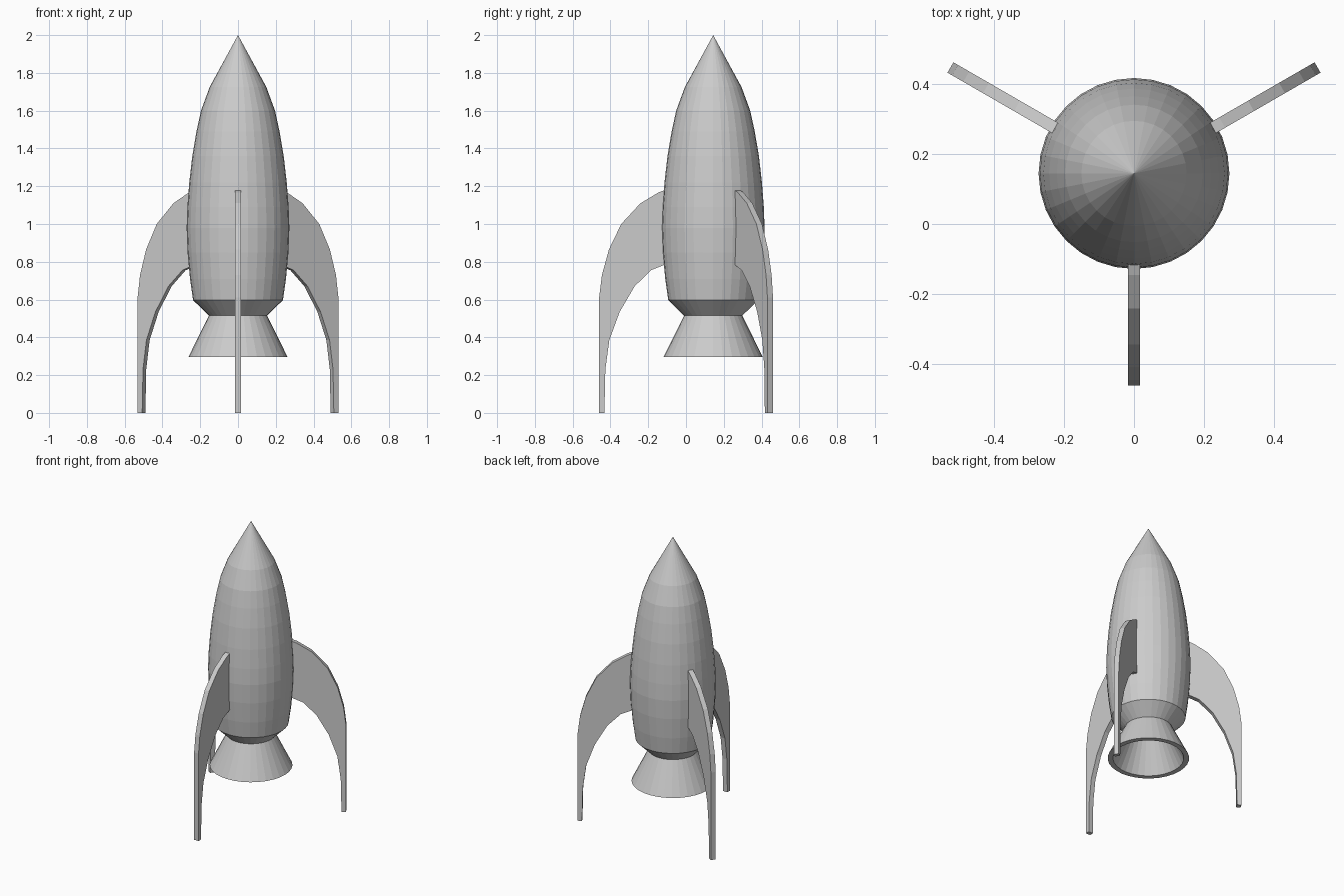
import bpy, bmesh
from math import cos, sin, pi, radians

if "Cube" in bpy.data.objects:
    bpy.data.objects.remove(bpy.data.objects["Cube"])

CY = 0.144      # rocket axis sits behind the origin
SIDES = 32


def add_object(name, bm):
    bmesh.ops.recalc_face_normals(bm, faces=bm.faces)
    mesh = bpy.data.meshes.new(name)
    bm.to_mesh(mesh)
    bm.free()
    obj = bpy.data.objects.new(name, mesh)
    obj.location.y = CY
    bpy.context.collection.objects.link(obj)
    return obj


def lathe(name, profile):
    """Revolve (radius, z) points that start and end on the axis."""
    bm = bmesh.new()
    rings = []
    for r, z in profile:
        n = SIDES if r > 0 else 1
        rings.append([bm.verts.new((r * cos(2 * pi * i / SIDES),
                                    r * sin(2 * pi * i / SIDES), z)) for i in range(n)])
    for a, b in zip(rings, rings[1:]):
        for i in range(SIDES):
            j = (i + 1) % SIDES
            quad = [a[i % len(a)], a[j % len(a)], b[j % len(b)], b[i % len(b)]]
            bm.faces.new(list(dict.fromkeys(quad)))
    return add_object(name, bm)


def fin(name, angle, outline, thickness):
    """Extrude a (radius, z) outline and turn it round the axis."""
    bm = bmesh.new()
    face = bm.faces.new([bm.verts.new((s, -thickness / 2, z)) for s, z in outline])
    ext = bmesh.ops.extrude_face_region(bm, geom=[face])
    new = [v for v in ext["geom"] if isinstance(v, bmesh.types.BMVert)]
    bmesh.ops.translate(bm, verts=new, vec=(0, thickness, 0))
    obj = add_object(name, bm)
    obj.rotation_euler.z = radians(angle)


# hull with pointed nose and tapered tail
lathe("hull", [(0, 2.0), (0.15, 1.725), (0.196, 1.6), (0.22, 1.49), (0.242, 1.36),
               (0.258, 1.22), (0.268, 1.09), (0.272, 0.98), (0.267, 0.85),
               (0.254, 0.71), (0.238, 0.597), (0.154, 0.515), (0, 0.515)])

# hollow engine bell
lathe("nozzle", [(0, 0.515), (0.154, 0.515), (0.262, 0.297),
                 (0.228, 0.297), (0.125, 0.505), (0, 0.505)])

# three curved landing fins
outer = [(0.255, 1.18), (0.29, 1.167), (0.385, 1.11), (0.487, 1.0),
         (0.552, 0.865), (0.589, 0.73), (0.604, 0.61), (0.604, 0)]
inner = [(0.576, 0), (0.571, 0.23), (0.55, 0.385), (0.495, 0.535),
         (0.416, 0.67), (0.33, 0.755), (0.255, 0.785)]
for label, angle in (("front", -90), ("right", 30), ("left", 150)):
    fin(label + "_fin", angle, outer + inner, 0.034)
